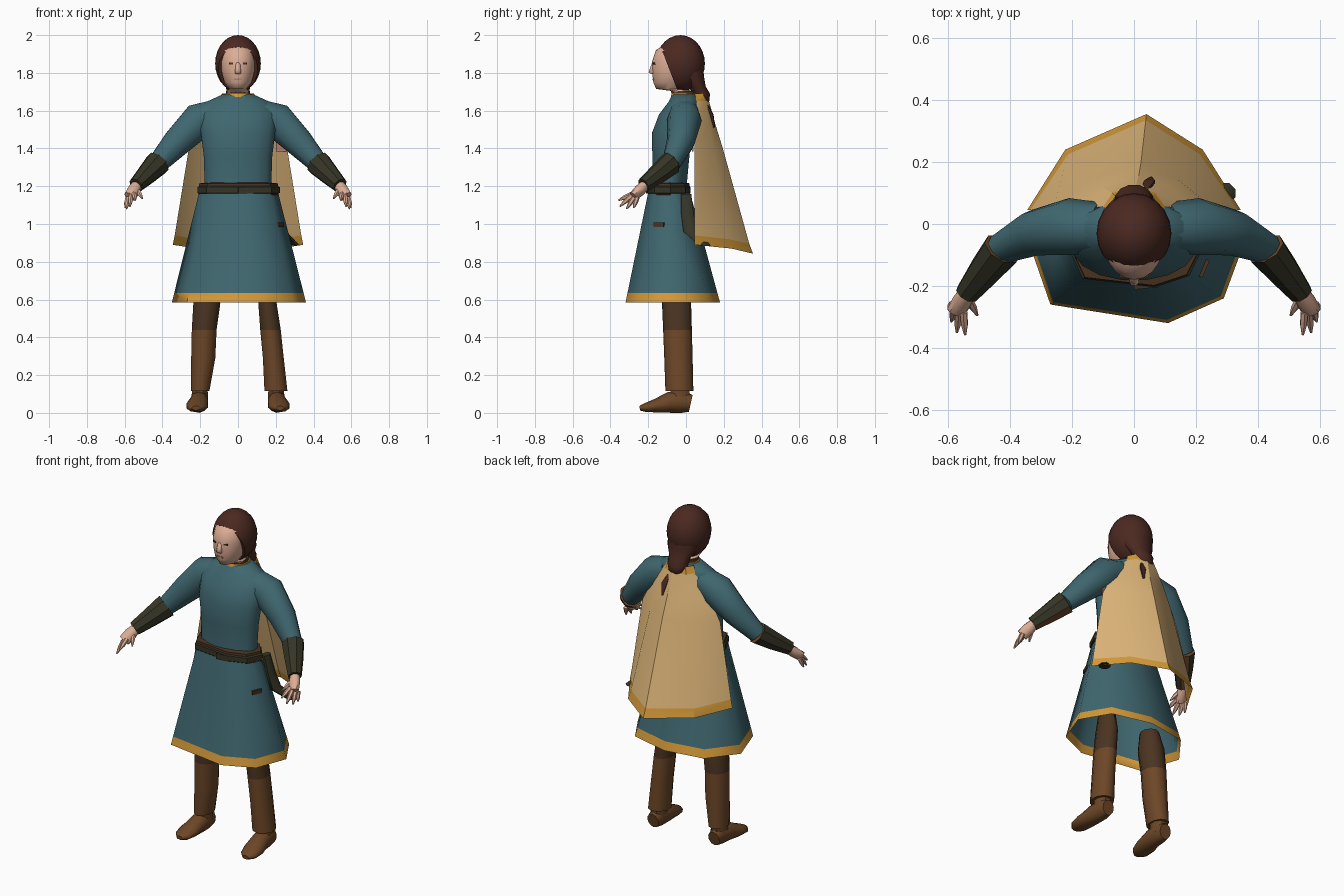
import bpy, bmesh, math
from mathutils import Vector, Matrix

if "Cube" in bpy.data.objects:
    bpy.data.objects.remove(bpy.data.objects["Cube"])


def material(name, r, g, b):
    m = bpy.data.materials.new(name)
    m.use_nodes = True
    m.diffuse_color = (r, g, b, 1)
    bsdf = m.node_tree.nodes["Principled BSDF"]
    bsdf.inputs["Base Color"].default_value = (r, g, b, 1)
    bsdf.inputs["Roughness"].default_value = 0.9
    return m


TEAL = material("teal cloth", .05, .135, .16)
BEIGE = material("beige cloth", .72, .46, .19)
GOLD = material("gold trim", .66, .32, .04)
HAIR = material("dark red brown hair", .07, .022, .015)
SKIN = material("skin", .72, .42, .30)
BOOT = material("brown leather", .15, .062, .02)
DARK = material("dark brown cloth", .07, .034, .015)
OLIVE = material("dark olive leather", .036, .035, .019)
LIP = material("lip red", .45, .20, .14)


def finish(name, bm, mats, angle=50, mirror=False):
    mesh = bpy.data.meshes.new(name)
    bm.to_mesh(mesh)
    bm.free()
    for m in mats:
        mesh.materials.append(m)
    ob = bpy.data.objects.new(name, mesh)
    bpy.context.collection.objects.link(ob)
    bpy.ops.object.select_all(action='DESELECT')
    ob.select_set(True)
    bpy.context.view_layer.objects.active = ob
    bpy.ops.object.shade_smooth_by_angle(angle=math.radians(angle))
    if mirror:
        mod = ob.modifiers.new("Mirror", 'MIRROR')
        mod.use_mirror_merge = False
    return ob


def skin_rings(bm, rings, closed=True, rule=None):
    """Join rows of points with quads; rule gives the material of each row."""
    rows = [[bm.verts.new(p) for p in ring] for ring in rings]
    n = len(rows[0])
    for i, (a, b) in enumerate(zip(rows, rows[1:])):
        for j in range(n if closed else n - 1):
            k = (j + 1) % n
            f = bm.faces.new((a[j], a[k], b[k], b[j]))
            f.material_index = rule(i) if rule else 0
    return rows


def tube(name, path, mats, sides=12, flat=False, ref=(0, 1, 0),
         rule=None, face_rule=None, angle=50, mirror=False):
    """Loft ellipses along a path of (x, y, z, radius_u, radius_v)."""
    pts = [Vector(p[:3]) for p in path]
    rings = []
    for i, p in enumerate(path):
        t = pts[min(i + 1, len(pts) - 1)] - pts[max(i - 1, 0)]
        t = Vector((0, 0, 1)) if flat else t.normalized()
        u = Vector(ref).cross(t).normalized()
        v = t.cross(u)
        angles = [math.tau * (j + .5) / sides for j in range(sides)]
        rings.append([pts[i] + u * p[3] * math.cos(a) + v * p[4] * math.sin(a) for a in angles])
    bm = bmesh.new()
    rows = skin_rings(bm, rings, rule=rule)
    bm.faces.new(rows[0][::-1])
    bm.faces.new(rows[-1]).material_index = rule(len(path) - 2) if rule else 0
    bmesh.ops.recalc_face_normals(bm, faces=bm.faces)
    bm.normal_update()
    if face_rule:
        for f in bm.faces:
            f.material_index = face_rule(f)
    return finish(name, bm, mats, angle, mirror)


def block(name, loc, size, mat, turn=0, mirror=False):
    bm = bmesh.new()
    m = Matrix.Translation(loc) @ Matrix.Rotation(turn, 4, 'Z') @ Matrix.Diagonal((*size, 1))
    bmesh.ops.create_cube(bm, size=1, matrix=m)
    return finish(name, bm, [mat], 30, mirror)


# Tunic body and collar
tube("tunic_body", [(0, -.09, 1.13, .18, .095), (0, -.085, 1.22, .18, .092),
                    (0, -.08, 1.36, .185, .10), (0, -.075, 1.48, .20, .108),
                    (0, -.04, 1.58, .21, .105), (0, -.01, 1.645, .175, .085),
                    (0, -.005, 1.685, .085, .07)], [TEAL], 16, flat=True)
tube("collar_trim", [(0, -.008, 1.668, .078, .074), (0, -.008, 1.69, .073, .07)],
     [GOLD], 16, flat=True)
tube("collar_lining", [(0, -.01, 1.68, .066, .067), (0, -.012, 1.705, .064, .066)],
     [DARK], 16, flat=True)

# Skirt: irregular octagon flaring from the waist, open below
hem = [(.11, -.32), (.29, -.24), (.36, -.05), (.26, .12),
       (.02, .18), (-.22, .14), (-.35, -.03), (-.27, -.26)]


def waist_ring(z, scale=1):
    return [(x * .58 * scale, -.09 + .43 * (y + .07) * scale, z) for x, y in hem]


rings = []
for z in (1.18, .95, .635, .585):
    t = (1.18 - z) / .595
    rings.append([Vector(a).lerp((*b, z), t) for a, b in zip(waist_ring(z), hem)])
bm = bmesh.new()
skin_rings(bm, rings, rule=lambda i: i // 2)
bmesh.ops.recalc_face_normals(bm, faces=bm.faces)
finish("skirt", bm, [TEAL, GOLD], 60)

# Belt: olive band over a dark edge, following the waist
for name, mat, profile in (
        ("belt_edge", DARK, ((1.15, 1), (1.155, 1.03), (1.215, 1.01), (1.222, .7))),
        ("belt_band", OLIVE, ((1.158, 1), (1.165, 1.06), (1.195, 1.06), (1.203, 1)))):
    bm = bmesh.new()
    skin_rings(bm, [waist_ring(z, s) for z, s in profile])
    bmesh.ops.recalc_face_normals(bm, faces=bm.faces)
    finish(name, bm, [mat], 30)
block("belt_knot", (.04, -.196, 1.178), (.08, .024, .034), OLIVE, .1)

# Hip tab and the pouch hung between skirt and cape
block("hip_tab", (.226, -.143, .995), (.06, .014, .024), DARK, 1.16)
tube("hip_pouch", [(.19, .0, 1.16, .02, .03), (.215, .008, 1.05, .022, .036),
                   (.235, .025, .96, .025, .042), (.295, .1, .885, .035, .035)],
     [OLIVE], 8, flat=True)

# Cape: open sheet draped from the neck
half_rows = [  # edge, fold and middle points of each row
    [(.085, .045, 1.69), (.06, .09, 1.69), (0, .11, 1.69)],
    [(.10, .055, 1.65), (.07, .10, 1.65), (.005, .122, 1.65)],
    [(.19, .05, 1.53), (.11, .122, 1.53), (.015, .155, 1.53)],
    [(.262, .045, 1.39), (.14, .145, 1.40), (.022, .195, 1.40)],
    [(.335, .045, .94), (.213, .225, .92), (.038, .335, .895)],
    [(.345, .045, .89), (.222, .24, .87), (.04, .355, .843)]]
rings = []
for edge, fold, mid in half_rows:
    rings.append([(-edge[0], *edge[1:]), (-fold[0], *fold[1:]), mid, fold, edge])
bm = bmesh.new()
skin_rings(bm, rings, closed=False, rule=lambda i: int(i in (0, 4)))
finish("cape", bm, [BEIGE, GOLD], 30)
block("cape_inner_patch", (.228, .035, 1.41), (.055, .008, .05), LIP)

# Sleeves and bracers
tube("sleeve", [(.11, -.01, 1.59, .075, .08), (.205, -.008, 1.55, .098, .092),
                (.32, -.028, 1.435, .08, .075), (.43, -.08, 1.315, .055, .05)],
     [TEAL], 10, mirror=True)
tube("bracer", [(.425, -.08, 1.322, .07, .062), (.48, -.148, 1.265, .057, .053),
                (.54, -.225, 1.205, .042, .038)], [OLIVE, BOOT], 8, angle=40,
     face_rule=lambda f: int((f.normal.y > .3 and f.normal.x < .4) or f.normal.z < -.8),
     mirror=True)

# Hands
tube("palm", [(.53, -.208, 1.215, .026, .026), (.552, -.245, 1.178, .036, .03),
              (.572, -.28, 1.145, .034, .024)], [SKIN], 8, mirror=True)
fingers = {"index": ((.55, -.285, 1.16), (.545, -.358, 1.125)),
           "middle": ((.567, -.288, 1.15), (.572, -.35, 1.093)),
           "ring": ((.58, -.275, 1.14), (.59, -.315, 1.08)),
           "little": ((.585, -.258, 1.14), (.598, -.277, 1.085)),
           "thumb": ((.535, -.24, 1.185), (.506, -.295, 1.135))}
for finger, (a, b) in fingers.items():
    mid = Vector(a).lerp(Vector(b), .55)
    tube(finger + "_finger", [(*a, .013, .013), (*mid, .012, .012), (*b, .004, .004)],
         [SKIN], 6, mirror=True)

# Head, neck and face
tube("head", [(0, -.01, 1.65, .06, .05), (0, -.025, 1.705, .06, .056),
              (0, -.085, 1.715, .045, .073), (0, -.08, 1.75, .073, .093),
              (0, -.075, 1.80, .087, .104), (0, -.07, 1.86, .093, .11),
              (0, -.06, 1.92, .085, .10), (0, -.05, 1.955, .05, .055)],
     [SKIN], 18, flat=True, angle=70)
tube("nose", [(0, -.168, 1.865, .012, .008), (0, -.176, 1.825, .015, .016),
              (0, -.179, 1.803, .018, .02), (0, -.172, 1.793, .014, .01)],
     [SKIN], 8, flat=True, angle=80)
block("eye", (.037, -.1695, 1.85), (.022, .009, .009), DARK, .25, mirror=True)
block("mouth", (0, -.172, 1.767), (.04, .009, .008), LIP)

# Hair cap, sliced along the hairline, and tied knot with a loose wisp
bm = bmesh.new()
bmesh.ops.create_uvsphere(bm, u_segments=20, v_segments=14, radius=1,
                          matrix=Matrix.Translation((0, -.03, 1.85)) @ Matrix.Diagonal((.121, .13, .15, 1)))
cut = bmesh.ops.bisect_plane(bm, geom=bm.verts[:] + bm.edges[:] + bm.faces[:],
                             plane_co=(0, -.135, 1.94), plane_no=(0, -.22, -.085), clear_outer=True)
rim = [e for e in cut["geom_cut"] if isinstance(e, bmesh.types.BMEdge)]
bmesh.ops.edgeloop_fill(bm, edges=rim)
finish("hair_cap", bm, [HAIR])
tube("hair_knot", [(0, .0, 1.86, .10, .09), (0, .03, 1.78, .095, .068),
                   (0, .06, 1.73, .066, .045), (0, .08, 1.69, .062, .048),
                   (0, .09, 1.655, .05, .036), (0, .095, 1.635, .02, .018)],
     [HAIR], 12, flat=True, angle=70)
tube("hair_wisp", [(.035, .11, 1.63, .012, .008), (.05, .136, 1.58, .02, .01),
                   (.055, .148, 1.51, .006, .006)], [HAIR], 6, flat=True)

# Legs: dark trousers above tall boots, the right one wider on top
leg_shapes = {  # centre and half width at five heights
    "left_leg": (1, (.15, .04), (.156, .051), (.172, .057), (.187, .058), (.201, .064)),
    "right_leg": (-1, (.155, .05), (.165, .075), (.179, .069), (.184, .067), (.20, .051))}
leg_depths = [(-.055, .69, .06), (-.05, .58, .077), (-.045, .44, .076),
              (-.04, .29, .075), (-.035, .115, .074)]
for name, (side, *widths) in leg_shapes.items():
    tube(name, [(side * x, y, z, rx, ry) for (x, rx), (y, z, ry) in zip(widths, leg_depths)],
         [DARK, BOOT], 10, flat=True, rule=lambda i: int(i > 1))

# Shoes
tube("shoe", [(.205, .025, .05, .038, .045), (.205, -.02, .06, .048, .06),
              (.208, -.09, .055, .052, .055), (.217, -.16, .038, .06, .036),
              (.222, -.215, .028, .05, .024), (.222, -.245, .025, .022, .012)],
     [BOOT], 10, ref=(0, 0, 1), mirror=True)
tube("ankle", [(.203, -.03, .05, .047, .055), (.202, -.032, .14, .045, .055)],
     [BOOT], 8, flat=True, mirror=True)
